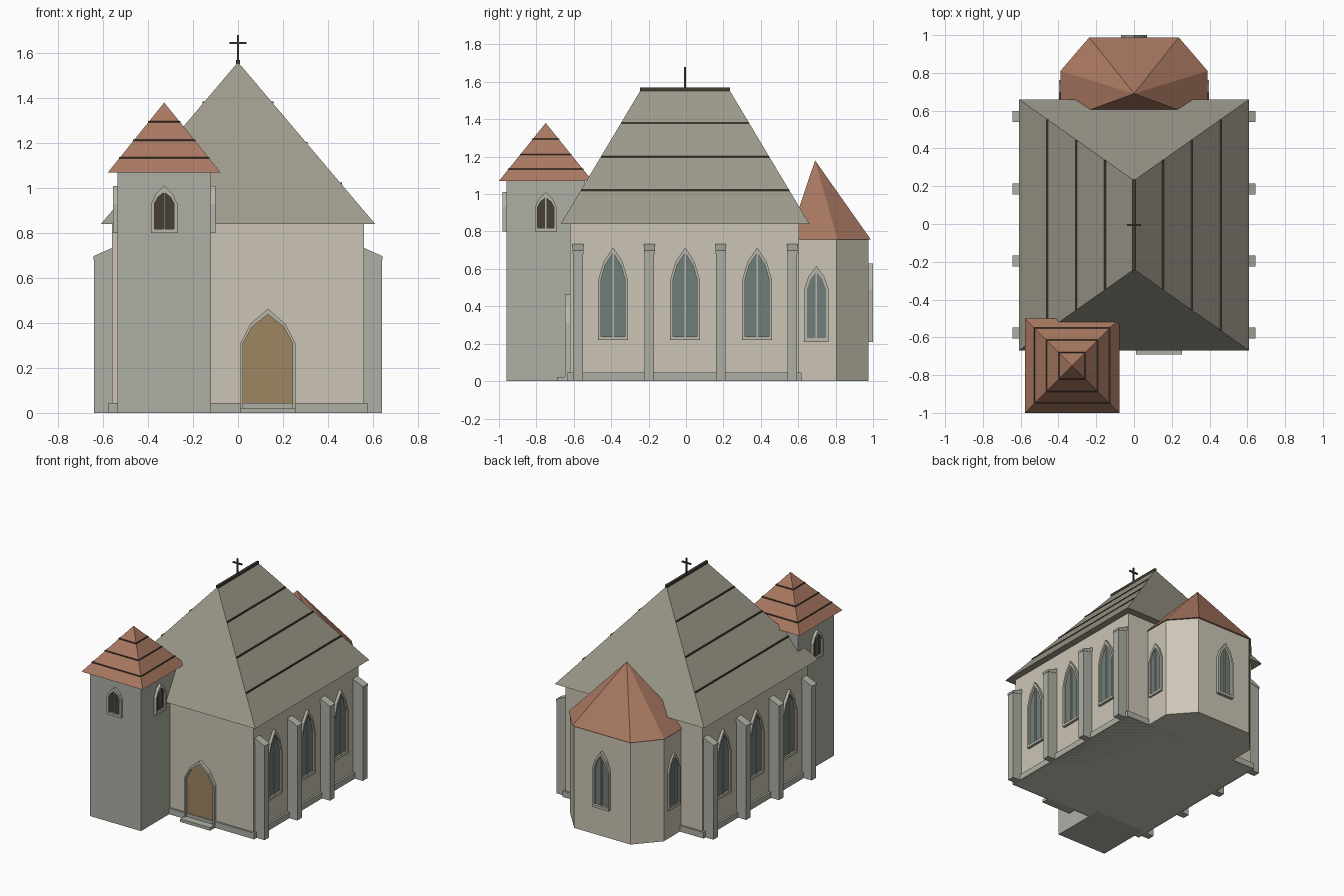
import bpy, bmesh, math
from mathutils import Matrix

if "Cube" in bpy.data.objects:
    bpy.data.objects.remove(bpy.data.objects["Cube"])


def mat(name, r, g, b):
    m = bpy.data.materials.new(name)
    m.diffuse_color = (r, g, b, 1)
    m.use_nodes = True
    m.node_tree.nodes["Principled BSDF"].inputs["Base Color"].default_value = m.diffuse_color
    return m


WALL = mat("plaster", 0.60, 0.56, 0.46)
STONE = mat("stone", 0.42, 0.43, 0.37)
SLATE = mat("slate", 0.34, 0.32, 0.26)
TILE = mat("tile", 0.40, 0.19, 0.12)
WOOD = mat("wood", 0.34, 0.24, 0.12)
GLASS = mat("glass", 0.16, 0.21, 0.19)
DARK = mat("dark", 0.06, 0.05, 0.035)
TRIM = mat("trim", 0.48, 0.47, 0.40)


def finish(bm, name, material):
    bmesh.ops.recalc_face_normals(bm, faces=bm.faces[:])
    me = bpy.data.meshes.new(name)
    bm.to_mesh(me)
    bm.free()
    me.materials.append(material)
    ob = bpy.data.objects.new(name, me)
    bpy.context.collection.objects.link(ob)
    return ob


def hull(name, pts, material):
    """Convex solid around a few corner points."""
    bm = bmesh.new()
    vs = [bm.verts.new(p) for p in pts]
    bmesh.ops.convex_hull(bm, input=vs)
    bmesh.ops.dissolve_limit(bm, angle_limit=0.01, verts=bm.verts[:], edges=bm.edges[:])
    return finish(bm, name, material)


def rect(x0, x1, y0, y1, z):
    return [(x0, y0, z), (x1, y0, z), (x1, y1, z), (x0, y1, z)]


def box(name, x0, x1, y0, y1, z0, z1, material):
    return hull(name, rect(x0, x1, y0, y1, z0) + rect(x0, x1, y0, y1, z1), material)


def arch(w, z0, spring, top):
    """Pointed arch outline in (x, z)."""
    mid = spring + 0.56 * (top - spring)
    return [(-w, z0), (w, z0), (w, spring), (0.64 * w, mid), (0, top),
            (-0.64 * w, mid), (-w, spring)]


def opening(name, loc, turn, w, z0, spring, top, fill, t=0.015, depth=0.02, mullion=True):
    """Raised pointed frame with a recessed panel; faces -y before turning."""
    M = Matrix.Translation((*loc, 0)) @ Matrix.Rotation(math.radians(turn), 4, 'Z')
    outer = arch(w, z0, spring, top)
    inner = arch(w - t, z0 + t * 1.3, spring, top - 2 * t)
    n = len(outer)
    # frame ring
    bm = bmesh.new()
    loops = [[bm.verts.new((x, y, z)) for x, z in o]
             for o, y in ((outer, 0.01), (outer, -depth), (inner, -depth), (inner, 0.01))]
    for k in range(4):
        a, b = loops[k], loops[(k + 1) % 4]
        for i in range(n):
            j = (i + 1) % n
            bm.faces.new((a[i], a[j], b[j], b[i]))
    finish(bm, name + "_frame", TRIM).matrix_world = M
    # panel
    bm = bmesh.new()
    f = bm.faces.new([bm.verts.new((x, -0.006, z)) for x, z in inner])
    r = bmesh.ops.extrude_face_region(bm, geom=[f])
    bmesh.ops.translate(bm, vec=(0, 0.012, 0),
                        verts=[v for v in r["geom"] if isinstance(v, bmesh.types.BMVert)])
    finish(bm, name + "_panel", fill).matrix_world = M
    if mullion:
        box(name + "_mullion", -0.004, 0.004, -0.014, 0, z0 + t, top - 2 * t, TRIM).matrix_world = M


YC = -0.005  # nave centre in y

# nave walls and plinth
box("nave_walls", -0.56, 0.56, -0.62, 0.605, 0, 0.845, WALL)
box("nave_plinth", -0.575, 0.575, -0.633, 0.617, 0, 0.045, STONE)

# hipped nave roof, ridge cap and batten strips
hull("nave_roof", rect(-0.61, 0.61, -0.67, 0.66, 0.84)
     + [(0, -0.24, 1.56), (0, 0.23, 1.56)], SLATE)
box("ridge_cap", -0.009, 0.009, -0.245, 0.235, 1.552, 1.57, DARK)
for i, t in enumerate((0.25, 0.5, 0.75)):
    x, z, h = 0.61 * t, 1.56 - 0.72 * t, 0.235 + 0.43 * t
    for s in (-1, 1):
        box(f"roof_strip_{i}", s * x - 0.005, s * x + 0.005, YC - h, YC + h, z - 0.004, z + 0.004, DARK)

# ridge cross
box("cross_post", -0.005, 0.005, YC - 0.005, YC + 0.005, 1.56, 1.68, DARK)
box("cross_arm", -0.037, 0.037, YC - 0.005, YC + 0.005, 1.64, 1.65, DARK)

# buttresses with sloped tops, and side windows, on both sides
for s in (-1, 1):
    for i in range(4):
        y = YC + (i - 1.5) * 0.382
        hull(f"buttress_{i}", [(s * x, y + d, z) for d in (-0.026, 0.026)
             for x, z in ((0.55, 0), (0.64, 0), (0.64, 0.685), (0.55, 0.725))], STONE)
        hull(f"buttress_cap_{i}", [(s * x, y + d, z) for d in (-0.029, 0.029)
             for x, z in ((0.55, 0.70), (0.643, 0.68), (0.643, 0.697), (0.55, 0.738))], STONE)
    for i in range(3):
        opening(f"side_window_{i}", (s * 0.56, YC + (i - 1) * 0.385), s * 90,
                0.08, 0.22, 0.54, 0.715, GLASS)

# front door and step
opening("door", (0.133, -0.62), 0, 0.122, 0, 0.31, 0.463, WOOD, t=0.012, depth=0.027, mullion=False)
box("door_step", 0.01, 0.255, -0.69, -0.62, 0, 0.022, STONE)

# corner tower with pyramid roof
TX, TY = -0.328, -0.75
box("tower", TX - 0.208, TX + 0.208, TY - 0.21, TY + 0.21, 0, 1.075, STONE)
hull("tower_roof", rect(TX - 0.25, TX + 0.25, TY - 0.25, TY + 0.25, 1.07) + [(TX, TY, 1.38)], TILE)
for i, z in enumerate((1.134, 1.212, 1.294)):
    h = 0.25 * (1.38 - z) / 0.31 + 0.003
    box(f"tower_roof_strip_{i}", TX - h, TX + h, TY - h, TY + h, z - 0.003, z + 0.003, DARK)
for i, (dx, dy, a) in enumerate(((0, -0.21, 0), (0.208, 0, 90), (-0.208, 0, -90))):
    opening(f"belfry_window_{i}", (TX + dx, TY + dy), a, 0.058, 0.80, 0.93, 1.01, DARK, t=0.014)

# polygonal apse with faceted roof
half = [(0.382, 0.58), (0.382, 0.805), (0.23, 0.975)]
hull("apse_walls", [(s * x, y, z) for s in (-1, 1) for x, y in half for z in (0, 0.765)], WALL)
eave = [(0.39, 0.548), (0.39, 0.81), (0.237, 0.988)]
hull("apse_roof", [(s * x, y, 0.757) for s in (-1, 1) for x, y in eave] + [(0, 0.69, 1.18)], TILE)
opening("apse_back_window", (0, 0.975), 180, 0.068, 0.21, 0.49, 0.63, GLASS, depth=0.025)
for s in (-1, 1):
    opening("apse_side_window", (s * 0.382, 0.697), s * 90, 0.066, 0.21, 0.49, 0.615, GLASS, depth=0.014)
